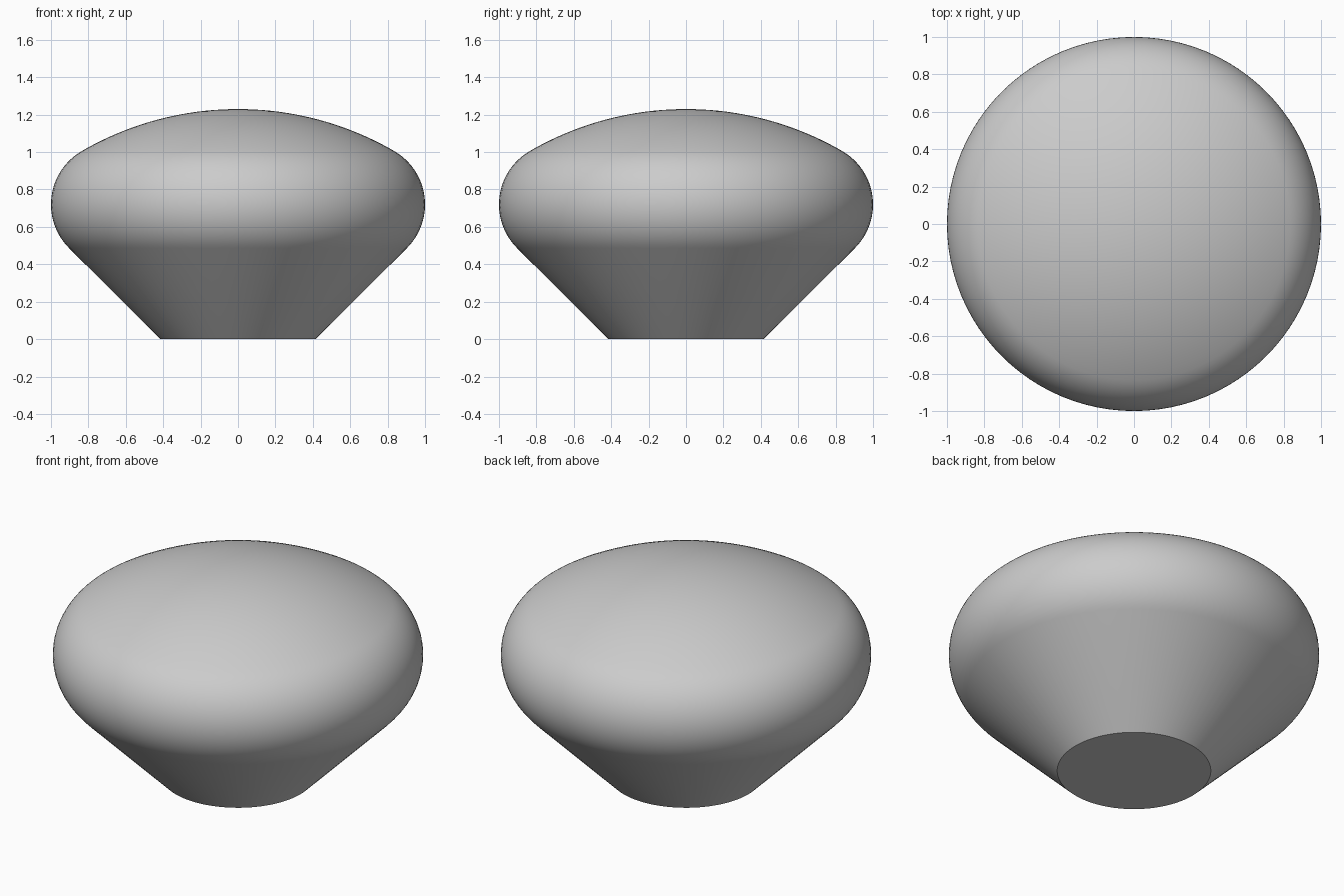
import bpy, bmesh
from math import sin, cos, pi, hypot, atan2, radians

cube = bpy.data.objects.get("Cube")
if cube:
    bpy.data.objects.remove(cube, do_unlink=True)

SEGMENTS = 96
BASE_R, TOP_Z = 0.415, 1.23
RIM_R, RIM_Z = 0.33, 0.72          # rounded rim: arc radius and centre height
RIM_X = 1 - RIM_R

# Dome arc, centred on the axis and tangent to the rim arc
drop = TOP_Z - RIM_R
dome_z = (RIM_X**2 + RIM_Z**2 - drop**2) / (2 * (RIM_Z - drop))
dome_r = TOP_Z - dome_z
join = atan2(RIM_Z - dome_z, RIM_X)


def arc(cx, cz, r, start, end, steps):
    angles = [start + (end - start) * i / steps for i in range(steps + 1)]
    return [(cx + r * cos(a), cz + r * sin(a)) for a in angles]


# Profile: flat base, straight cone, rounded rim, shallow dome
profile = [(0, 0), (BASE_R, 0)]
profile += arc(RIM_X, RIM_Z, RIM_R, -pi / 4, join, 24)
profile += arc(0, dome_z, dome_r, join, pi / 2, 20)[1:]

bm = bmesh.new()
verts = [bm.verts.new((x, 0, z)) for x, z in profile]
edges = [bm.edges.new(pair) for pair in zip(verts, verts[1:])]
bmesh.ops.spin(bm, geom=verts + edges, cent=(0, 0, 0), axis=(0, 0, 1),
               angle=2 * pi, steps=SEGMENTS, use_merge=True)
bmesh.ops.remove_doubles(bm, verts=bm.verts, dist=0.0001)
bmesh.ops.recalc_face_normals(bm, faces=bm.faces)
mesh = bpy.data.meshes.new("round_knob")
bm.to_mesh(mesh)
bm.free()

knob = bpy.data.objects.new("round_knob", mesh)
bpy.context.collection.objects.link(knob)

# Plain grey material
grey = bpy.data.materials.new("light_grey")
grey.use_nodes = True
color = (0.6, 0.6, 0.6, 1)
grey.diffuse_color = color
grey.node_tree.nodes["Principled BSDF"].inputs["Base Color"].default_value = color
mesh.materials.append(grey)

# Smooth body with a sharp base edge
bpy.ops.object.select_all(action="DESELECT")
knob.select_set(True)
bpy.context.view_layer.objects.active = knob
bpy.ops.object.shade_smooth_by_angle(angle=radians(30))
